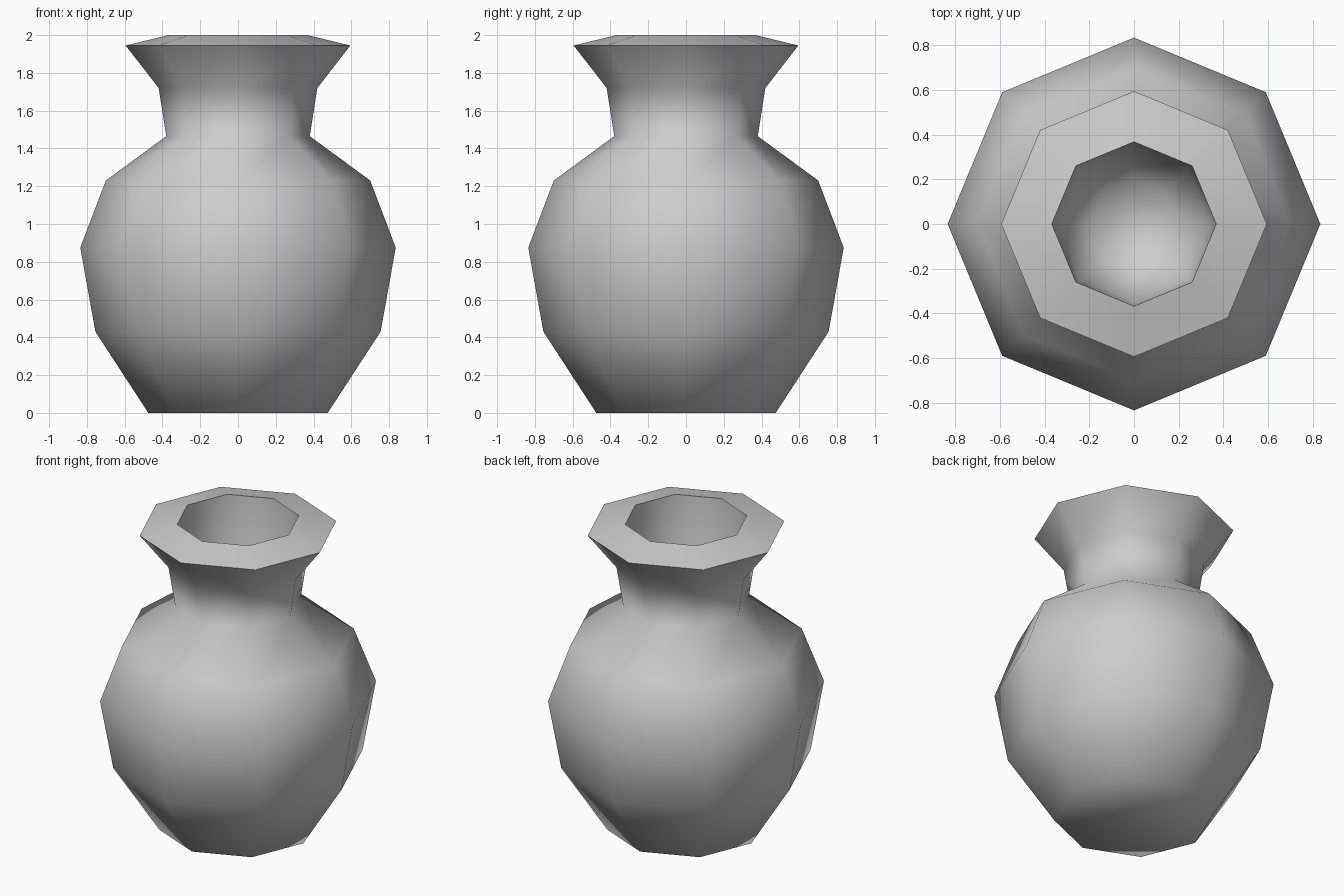
import bpy, bmesh, math

cube = bpy.data.objects.get("Cube")
if cube:
    bpy.data.objects.remove(cube, do_unlink=True)

SIDES = 8

# Clay material
clay = bpy.data.materials.new("grey clay")
clay.use_nodes = True
colour = (0.6, 0.6, 0.6, 1)
clay.diffuse_color = colour
clay.node_tree.nodes["Principled BSDF"].inputs["Base Color"].default_value = colour

# Radius and height: base, belly, shoulder, neck, flared lip, then down the hollow
profile = [(0.475, 0), (0.755, 0.43), (0.835, 0.875), (0.7, 1.23),
           (0.38, 1.465), (0.42, 1.72), (0.595, 1.945), (0.368, 2),
           (0.345, 1.4), (0.2, 1.15)]


def ring(bm, radius, z):
    step = 2 * math.pi / SIDES
    return [bm.verts.new((radius * math.cos(i * step), radius * math.sin(i * step), z))
            for i in range(SIDES)]


bm = bmesh.new()
rings = [ring(bm, r, z) for r, z in profile]
for low, high in zip(rings, rings[1:]):
    for i in range(SIDES):
        j = (i + 1) % SIDES
        bm.faces.new((low[i], low[j], high[j], high[i]))

# Base and hollow floor
bm.faces.new(rings[0][::-1])
bm.faces.new(rings[-1])

mesh = bpy.data.meshes.new("vase")
bm.to_mesh(mesh)
bm.free()
mesh.materials.append(clay)
vase = bpy.data.objects.new("vase", mesh)
bpy.context.collection.objects.link(vase)

# Smooth body, crisp lip edges
bpy.ops.object.select_all(action="DESELECT")
vase.select_set(True)
bpy.context.view_layer.objects.active = vase
bpy.ops.object.shade_smooth_by_angle(angle=math.radians(80))
